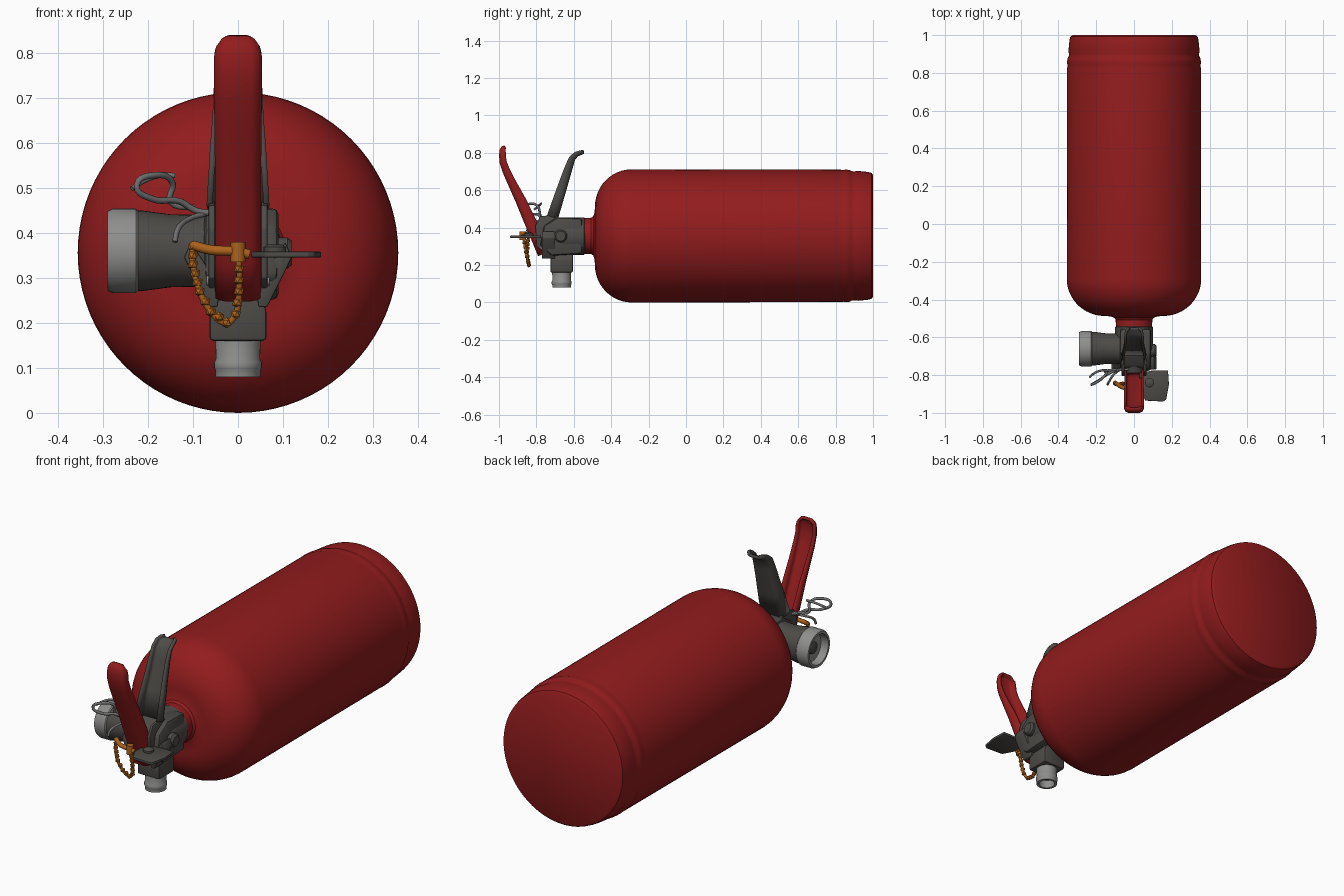
import bpy, bmesh, math
from mathutils import Vector

if "Cube" in bpy.data.objects:
    bpy.data.objects.remove(bpy.data.objects["Cube"])


def material(name, rgb):
    m = bpy.data.materials.new(name)
    m.diffuse_color = (*rgb, 1)
    m.use_nodes = True
    m.node_tree.nodes["Principled BSDF"].inputs["Base Color"].default_value = m.diffuse_color
    return m


RED = material("red paint", (0.29, 0.0115, 0.0125))
DARK = material("dark metal", (0.075, 0.070, 0.063))
LIGHT = material("light metal", (0.27, 0.27, 0.265))
WIRE = material("wire steel", (0.16, 0.16, 0.16))
ORANGE = material("orange chain", (0.42, 0.125, 0.012))


def finish(name, bm, mat, angle=35):
    bmesh.ops.recalc_face_normals(bm, faces=bm.faces)
    me = bpy.data.meshes.new(name)
    bm.to_mesh(me)
    bm.free()
    ob = bpy.data.objects.new(name, me)
    bpy.context.collection.objects.link(ob)
    me.materials.append(mat)
    bpy.ops.object.select_all(action='DESELECT')
    ob.select_set(True)
    bpy.context.view_layer.objects.active = ob
    bpy.ops.object.shade_smooth_by_angle(angle=math.radians(angle))
    return ob


def lathe(name, profile, origin, axis, mat, n=40):
    """Turn (radius, distance along axis) points around an axis."""
    q = Vector(axis).to_track_quat('Z', 'Y')
    bm = bmesh.new()
    rings = []
    for r, h in profile:
        rings.append([bm.verts.new(Vector(origin) + q @ Vector(
            (r * math.cos(a), r * math.sin(a), h)))
            for a in (2 * math.pi * i / n for i in range(n))])
    for a, b in zip(rings, rings[1:]):
        for i in range(n):
            j = (i + 1) % n
            bm.faces.new((a[i], a[j], b[j], b[i]))
    bm.faces.new(rings[0])
    bm.faces.new(rings[-1])
    return finish(name, bm, mat)


def prism(name, outline, plane, lo, hi, mat, bevel=0.006):
    """Extrude a 2D outline along x ('yz'), y ('xz') or z ('xy')."""
    def put(a, b, t):
        return {'yz': (t, a, b), 'xz': (a, t, b), 'xy': (a, b, t)}[plane]
    bm = bmesh.new()
    ends = [[bm.verts.new(put(a, b, t)) for a, b in outline] for t in (lo, hi)]
    for e in ends:
        bm.faces.new(e)
    for i in range(len(outline)):
        j = (i + 1) % len(outline)
        bm.faces.new((ends[0][i], ends[0][j], ends[1][j], ends[1][i]))
    bmesh.ops.recalc_face_normals(bm, faces=bm.faces)
    bmesh.ops.bevel(bm, geom=bm.edges[:], offset=bevel, segments=2,
                    profile=0.5, affect='EDGES', clamp_overlap=True)
    return finish(name, bm, mat)


def tube(name, points, radius, mat):
    cu = bpy.data.curves.new(name, 'CURVE')
    cu.dimensions = '3D'
    cu.bevel_depth, cu.bevel_resolution, cu.use_fill_caps = radius, 2, True
    cu.resolution_u = 5
    sp = cu.splines.new('BEZIER')
    sp.bezier_points.add(len(points) - 1)
    for bp, p in zip(sp.bezier_points, points):
        bp.co = p
        bp.handle_left_type = bp.handle_right_type = 'AUTO'
    ob = bpy.data.objects.new(name, cu)
    bpy.context.collection.objects.link(ob)
    cu.materials.append(mat)
    bpy.ops.object.select_all(action='DESELECT')
    ob.select_set(True)
    bpy.context.view_layer.objects.active = ob
    bpy.ops.object.convert(target='MESH')
    return bpy.context.object


def channel(name, path, side, mat):
    """Sweep a U-shaped sheet along (y, z, half width, depth) stations."""
    bm = bmesh.new()
    rows = []
    for i, (y, z, w, d) in enumerate(path):
        a, b = path[max(i - 1, 0)], path[min(i + 1, len(path) - 1)]
        t = Vector((b[0] - a[0], b[1] - a[1])).normalized()
        n = Vector((-t.y, t.x)) * side
        c = min(0.018, w * 0.5, d * 0.6)
        half = [(w, d), (w, c), (w - 0.3 * c, 0.3 * c), (w - c, 0)]
        section = [(-x, k) for x, k in half] + half[::-1]
        rows.append([bm.verts.new((x, y + n.x * k, z + n.y * k))
                     for x, k in section])
    for a, b in zip(rows, rows[1:]):
        for i in range(7):
            bm.faces.new((a[i], a[i + 1], b[i + 1], b[i]))
    ob = finish(name, bm, mat, 50)
    s = ob.modifiers.new("sheet", 'SOLIDIFY')
    s.thickness, s.offset = 0.013, 0
    return ob


# cylinder with shoulder, neck and foot groove
shoulder = [(0.155 + 0.201 * math.sin(a), 0.29 + 0.197 * math.cos(a))
            for a in (math.pi / 2 * (1 - i / 12) for i in range(13))]
lathe("tank", [(0.325, -1.0), (0.337, -0.992), (0.342, -0.97), (0.347, -0.92),
               (0.345, -0.90), (0.345, -0.89), (0.352, -0.875), (0.355, -0.855),
               (0.352, -0.84), (0.354, -0.825)] + shoulder +
      [(0.125, 0.489), (0.106, 0.495), (0.097, 0.507), (0.096, 0.545)],
      (0, 0, 0.356), (0, -1, 0), RED, 80)

# valve body and its side bosses
lathe("valve_body", [(0.085, 0.53), (0.1, 0.545), (0.1, 0.66), (0.088, 0.70),
                     (0.06, 0.74), (0.05, 0.79)], (0, 0, 0.355), (0, -1, 0), DARK)
prism("valve_block", [(-0.555, 0.26), (-0.555, 0.45), (-0.69, 0.455),
                      (-0.76, 0.41), (-0.78, 0.30), (-0.72, 0.25)],
      'yz', -0.075, 0.09, DARK, 0.015)
lathe("side_boss", [(0.034, 0.05), (0.034, 0.11), (0.026, 0.12)],
      (0, -0.67, 0.355), (1, 0, 0), DARK, 24)

# gauge port on the left, with an open cup ring
lathe("gauge_port", [(0.085, 0.04), (0.08, 0.10), (0.081, 0.15), (0.089, 0.21),
                     (0.09, 0.235)], (0, -0.66, 0.36), (-1, 0, 0), DARK)
lathe("gauge_ring", [(0.089, 0.222), (0.094, 0.227), (0.094, 0.278),
                     (0.088, 0.29), (0.076, 0.29), (0.073, 0.25)],
      (0, -0.66, 0.36), (-1, 0, 0), LIGHT)
lathe("gauge_hub", [(0.03, 0.24), (0.03, 0.26), (0.02, 0.265)],
      (0, -0.66, 0.36), (-1, 0, 0), DARK, 20)

# hose outlet underneath
prism("outlet_block", [(-0.063, 0.16), (0.063, 0.16), (0.063, 0.23),
                       (0.045, 0.27), (-0.045, 0.27), (-0.063, 0.23)],
      'xz', -0.725, -0.605, DARK, 0.008)
lathe("outlet_nozzle", [(0.051, -0.17), (0.049, -0.12), (0.053, -0.112),
                        (0.053, -0.1), (0.05, -0.094), (0.05, -0.08),
                        (0.038, -0.08), (0.036, -0.12)],
      (0, -0.665, 0), (0, 0, -1), LIGHT, 32)

# fork cheeks that carry the levers, and the slanted bracket arms
for s, side in ((-1, "left"), (1, "right")):
    prism("fork_cheek_" + side, [(-0.66, 0.44), (-0.70, 0.47), (-0.78, 0.46),
                                 (-0.805, 0.41), (-0.80, 0.30), (-0.74, 0.255),
                                 (-0.66, 0.30)],
          'yz', s * 0.058 - 0.007, s * 0.058 + 0.007, DARK, 0.003)
    prism("bracket_arm_" + side, [(s * 0.045, 0.235), (s * 0.065, 0.235),
                                  (s * 0.12, 0.345), (s * 0.105, 0.38),
                                  (s * 0.085, 0.35), (s * 0.04, 0.28)],
          'xz', -0.77, -0.70, DARK, 0.004)
lathe("pivot_pin", [(0.013, -0.07), (0.013, 0.07)], (0, -0.765, 0.295),
      (1, 0, 0), LIGHT, 16)

# red squeeze lever and dark carrying handle
channel("squeeze_lever",
        [(-0.970, 0.833, 0.026, 0.012), (-0.982, 0.829, 0.036, 0.02),
         (-0.990, 0.815, 0.043, 0.026), (-0.993, 0.790, 0.047, 0.03),
         (-0.991, 0.75, 0.047, 0.032), (-0.975, 0.70, 0.047, 0.035),
         (-0.947, 0.635, 0.046, 0.04), (-0.905, 0.54, 0.045, 0.05),
         (-0.86, 0.43, 0.045, 0.058), (-0.82, 0.335, 0.045, 0.062),
         (-0.785, 0.25, 0.044, 0.055)], 1, RED)
channel("carry_handle",
        [(-0.548, 0.800, 0.026, 0.014), (-0.558, 0.796, 0.040, 0.018),
         (-0.580, 0.787, 0.045, 0.022), (-0.598, 0.768, 0.046, 0.028),
         (-0.612, 0.72, 0.047, 0.036), (-0.632, 0.65, 0.050, 0.042),
         (-0.655, 0.57, 0.056, 0.048), (-0.69, 0.45, 0.063, 0.055)], -1, DARK)

# safety tab on the right, with its screw
prism("safety_tab", [(0.03, -0.79), (0.10, -0.775), (0.18, -0.775),
                     (0.185, -0.85), (0.17, -0.93), (0.155, -0.94),
                     (0.06, -0.935), (0.03, -0.88)], 'xy', 0.345, 0.358, DARK, 0.003)
lathe("tab_screw", [(0.025, 0.35), (0.025, 0.368), (0.016, 0.374)],
      (0.082, -0.84, 0), (0, 0, 1), DARK, 20)

# retaining pin wire with its loop
tube("pin_wire", [(-0.03, -0.77, 0.445), (-0.09, -0.775, 0.448),
                  (-0.13, -0.79, 0.47), (-0.19, -0.83, 0.475),
                  (-0.225, -0.85, 0.505), (-0.185, -0.83, 0.528),
                  (-0.145, -0.79, 0.51), (-0.15, -0.78, 0.47),
                  (-0.095, -0.77, 0.455)], 0.007, WIRE)
tube("pin_tail", [(-0.235, -0.81, 0.498), (-0.21, -0.79, 0.515),
                  (-0.17, -0.775, 0.528), (-0.14, -0.775, 0.527)], 0.006, WIRE)
tube("pin_hook", [(-0.06, -0.76, 0.445), (-0.11, -0.80, 0.43),
                  (-0.135, -0.84, 0.405), (-0.14, -0.85, 0.38)], 0.006, WIRE)

# orange tie: strap, hanging beaded loop
tube("tie_strap", [(-0.10, -0.84, 0.372), (-0.06, -0.865, 0.362),
                   (0.0, -0.872, 0.358), (0.025, -0.87, 0.352)], 0.011, ORANGE)
tube("tie_head", [(0.0, -0.872, 0.38), (0.0, -0.872, 0.335)], 0.017, ORANGE)
loop = [Vector(p) for p in ((-0.10, -0.84, 0.37), (-0.10, -0.845, 0.33),
                            (-0.085, -0.85, 0.27), (-0.06, -0.845, 0.225),
                            (-0.025, -0.84, 0.20), (-0.005, -0.845, 0.22),
                            (0.002, -0.855, 0.27), (0.002, -0.868, 0.345))]
tube("chain_core", loop, 0.007, ORANGE)
bm = bmesh.new()
for a, b in zip(loop, loop[1:]):
    steps = max(1, round((b - a).length / 0.022))
    for k in range(steps):
        ball = bmesh.ops.create_icosphere(bm, subdivisions=1, radius=0.0125)
        bmesh.ops.translate(bm, verts=ball['verts'], vec=a.lerp(b, k / steps))
finish("chain_beads", bm, ORANGE, 30)
